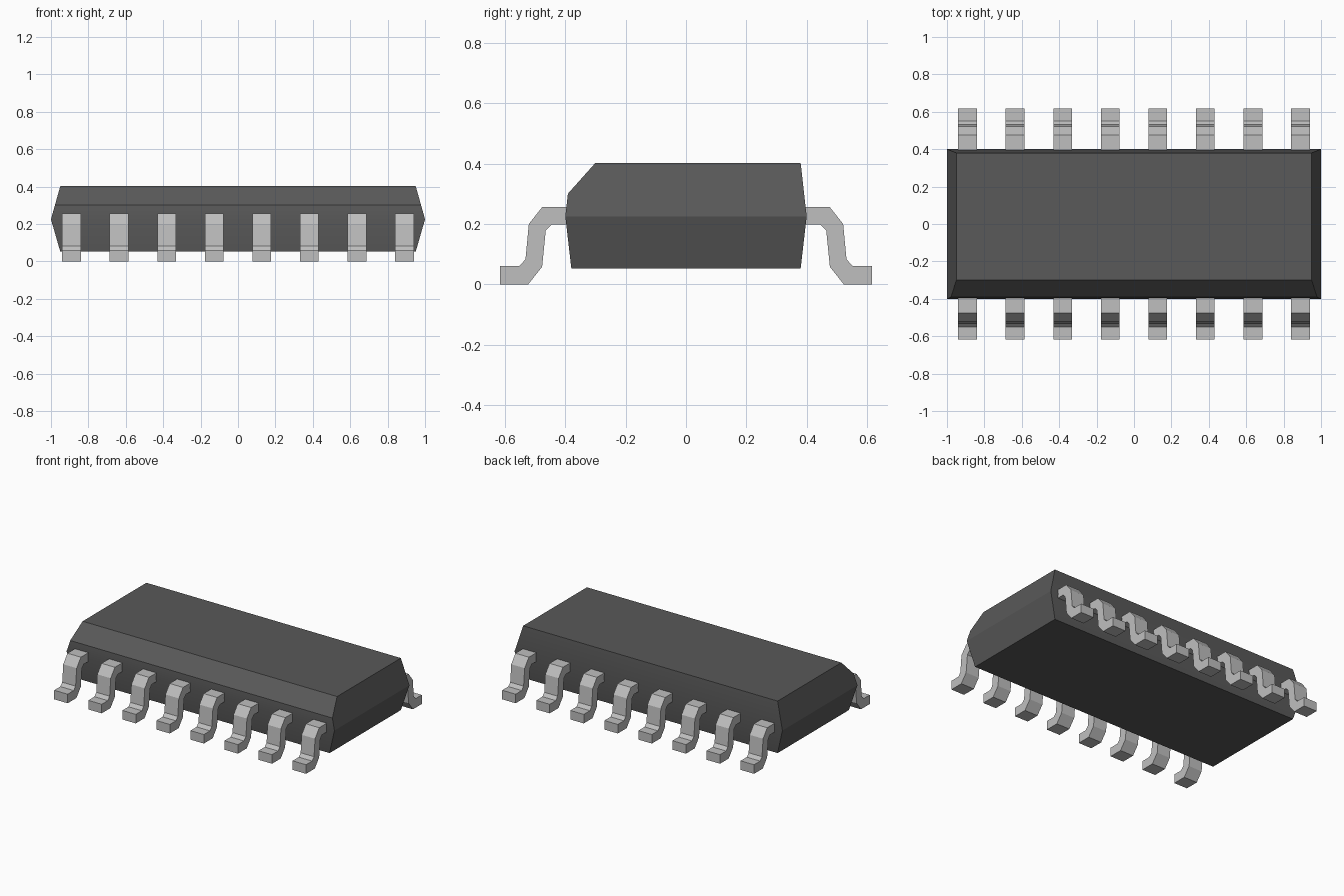
import bpy
import bmesh
import math

cube = bpy.data.objects.get("Cube")
if cube:
    bpy.data.objects.remove(cube, do_unlink=True)


def make_material(name, value):
    mat = bpy.data.materials.new(name)
    mat.use_nodes = True
    colour = (value, value, value, 1)
    mat.diffuse_color = colour
    mat.node_tree.nodes["Principled BSDF"].inputs["Base Color"].default_value = colour
    return mat


def finish(name, bm, mat):
    bmesh.ops.recalc_face_normals(bm, faces=bm.faces)
    mesh = bpy.data.meshes.new(name)
    bm.to_mesh(mesh)
    bm.free()
    mesh.materials.append(mat)
    obj = bpy.data.objects.new(name, mesh)
    bpy.context.collection.objects.link(obj)
    bpy.ops.object.select_all(action='DESELECT')
    obj.select_set(True)
    bpy.context.view_layer.objects.active = obj
    bpy.ops.object.shade_smooth_by_angle(angle=math.radians(30))
    return obj


plastic = make_material("dark grey plastic", 0.1)
metal = make_material("light grey metal", 0.52)

# Package body: two tapered halves meeting at the middle seam
BOTTOM, SEAM, TOP = 0.052, 0.225, 0.403
bm = bmesh.new()
rings = []
for z, x, y in ((BOTTOM, 0.95, 0.38), (SEAM, 1.0, 0.4), (TOP, 0.95, 0.38)):
    rings.append([bm.verts.new((sx * x, sy * y, z))
                  for sx, sy in ((-1, -1), (1, -1), (1, 1), (-1, 1))])
bm.faces.new(rings[0])
bm.faces.new(rings[-1])
for low, high in zip(rings, rings[1:]):
    for i in range(4):
        j = (i + 1) % 4
        bm.faces.new((low[i], low[j], high[j], high[i]))
bmesh.ops.recalc_face_normals(bm, faces=bm.faces)

# Slanted front edge, cut off and capped
cut = bmesh.ops.bisect_plane(bm, geom=bm.verts[:] + bm.edges[:] + bm.faces[:],
                             plane_co=(0, -0.3, TOP), plane_no=(0, -0.103, 0.092),
                             clear_outer=True)
rim = [e for e in cut["geom_cut"] if isinstance(e, bmesh.types.BMEdge)]
bmesh.ops.holes_fill(bm, edges=rim)
finish("package_body", bm, plastic)

# Bent lead profile as (distance from centre, height)
PROFILE = ((0.39, 0.257), (0.476, 0.257), (0.521, 0.2), (0.532, 0.083),
           (0.552, 0.061), (0.617, 0.061), (0.617, 0), (0.523, 0),
           (0.477, 0.058), (0.465, 0.178), (0.445, 0.198), (0.39, 0.198))
PITCH, WIDTH, COUNT = 0.2543, 0.1, 8


def make_lead(name, x, side):
    bm = bmesh.new()
    face = bm.faces.new([bm.verts.new((x - WIDTH / 2, side * y, z)) for y, z in PROFILE])
    new = bmesh.ops.extrude_face_region(bm, geom=[face])["geom"]
    bmesh.ops.translate(bm, vec=(WIDTH, 0, 0),
                        verts=[v for v in new if isinstance(v, bmesh.types.BMVert)])
    finish(name, bm, metal)


# Two rows of leads
for label, side in (("front", -1), ("back", 1)):
    for i in range(COUNT):
        make_lead(f"{label}_lead_{i + 1}", (i - (COUNT - 1) / 2) * PITCH, side)
